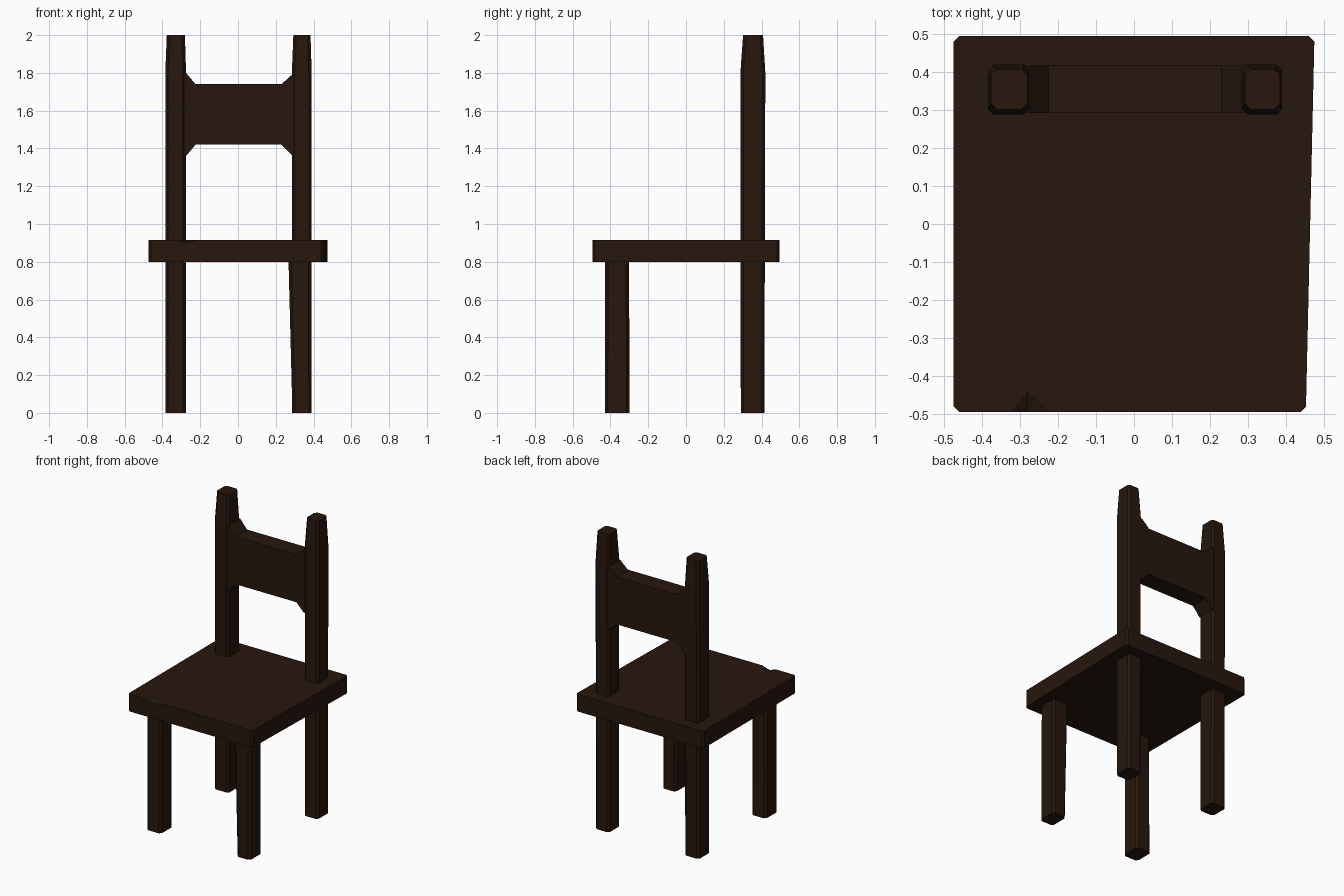
import bpy, bmesh

if "Cube" in bpy.data.objects:
    bpy.data.objects.remove(bpy.data.objects["Cube"])

wood = bpy.data.materials.new("dark_wood")
wood.diffuse_color = (0.019, 0.0085, 0.004, 1)
wood.use_nodes = True
wood.node_tree.nodes["Principled BSDF"].inputs["Base Color"].default_value = wood.diffuse_color


def finish(name, bm):
    bmesh.ops.recalc_face_normals(bm, faces=bm.faces)
    mesh = bpy.data.meshes.new(name)
    bm.to_mesh(mesh)
    bm.free()
    mesh.materials.append(wood)
    obj = bpy.data.objects.new(name, mesh)
    bpy.context.collection.objects.link(obj)
    return obj


def loft(name, sections, c):
    """Stack chamfered rectangles given as (z, x0, x1, y0, y1)."""
    bm = bmesh.new()
    rings = []
    for z, x0, x1, y0, y1 in sections:
        pts = [(x0 + c, y0), (x1 - c, y0), (x1, y0 + c), (x1, y1 - c),
               (x1 - c, y1), (x0 + c, y1), (x0, y1 - c), (x0, y0 + c)]
        rings.append([bm.verts.new((x, y, z)) for x, y in pts])
    for a, b in zip(rings, rings[1:]):
        for i in range(8):
            j = (i + 1) % 8
            bm.faces.new((a[i], a[j], b[j], b[i]))
    bm.faces.new(rings[0])
    bm.faces.new(rings[-1])
    return finish(name, bm)


# seat: slab whose right edge narrows toward the front
seat = loft("seat", [(0.80, -0.475, 0.475, -0.495, 0.495),
                     (0.915, -0.475, 0.475, -0.495, 0.495)], 0.014)
for v in seat.data.vertices:
    if v.co.x > 0 and v.co.y < 0:
        v.co.x -= 0.022

# worn nick in the front edge of the seat
bm = bmesh.new()
for p in [(-0.36, -0.50, 0.93), (-0.17, -0.50, 0.93),
          (-0.28, -0.41, 0.925), (-0.28, -0.50, 0.895)]:
    bm.verts.new(p)
bmesh.ops.convex_hull(bm, input=bm.verts)
nick = finish("nick_cutter", bm)
nick.hide_render = True
nick.hide_viewport = True
cut = seat.modifiers.new("nick", "BOOLEAN")
cut.operation = "DIFFERENCE"
cut.object = nick

# back legs running up into posts with tapered tips
for name, x0, x1 in (("back_post_left", -0.385, -0.275),
                     ("back_post_right", 0.285, 0.39)):
    loft(name, [(0, x0, x1, 0.29, 0.415),
                (1.80, x0, x1, 0.288, 0.42),
                (2.0, x0 + 0.008, x1 - 0.006, 0.302, 0.408)], 0.015)

# front legs, the right one thicker at the top
loft("front_leg_left", [(0, -0.385, -0.275, -0.43, -0.298),
                        (0.82, -0.385, -0.275, -0.428, -0.302)], 0.015)
loft("front_leg_right", [(0, 0.288, 0.39, -0.43, -0.30),
                         (0.82, 0.267, 0.388, -0.428, -0.302)], 0.015)

# backrest panel flaring where it meets the posts
profile = [(-0.33, 1.36), (-0.275, 1.36), (-0.225, 1.42), (0.23, 1.42),
           (0.285, 1.365), (0.34, 1.365), (0.34, 1.79), (0.285, 1.79),
           (0.23, 1.74), (-0.225, 1.74), (-0.275, 1.80), (-0.33, 1.80)]
bm = bmesh.new()
face = bm.faces.new([bm.verts.new((x, 0.292, z)) for x, z in profile])
ext = bmesh.ops.extrude_face_region(bm, geom=[face])["geom"]
bmesh.ops.translate(bm, vec=(0, 0.125, 0),
                    verts=[g for g in ext if isinstance(g, bmesh.types.BMVert)])
finish("backrest", bm)
